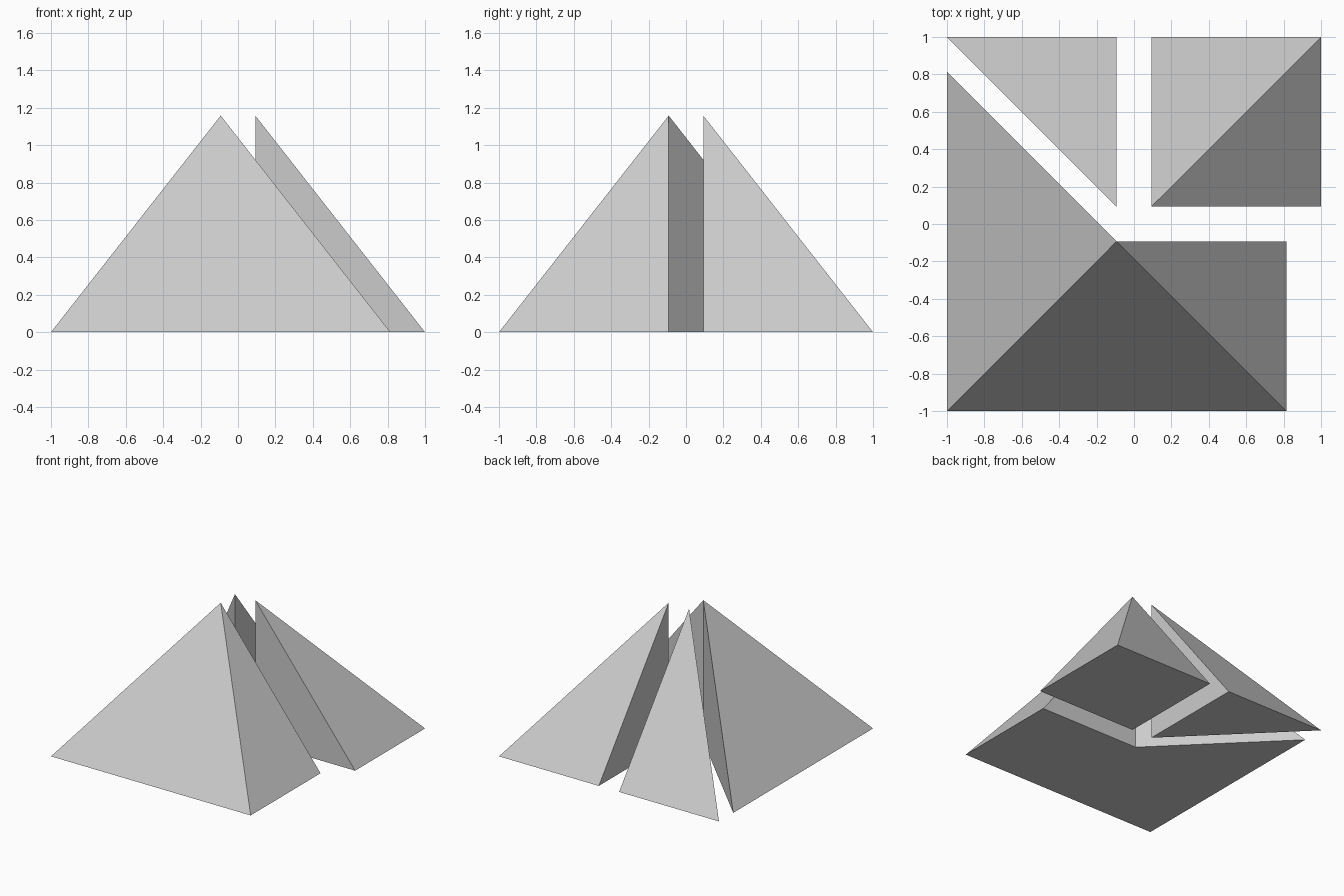
import bpy
import bmesh

cube = bpy.data.objects.get("Cube")
if cube:
    bpy.data.objects.remove(cube, do_unlink=True)

HEIGHT = 1.158
GAP = 0.0925         # half the width of the slots between the pieces
END = 1 - 2 * GAP    # far edge of the main piece

grey = bpy.data.materials.new("light_grey")
grey.use_nodes = True
colour = (0.6, 0.6, 0.6, 1)
grey.diffuse_color = colour
grey.node_tree.nodes["Principled BSDF"].inputs["Base Color"].default_value = colour


def pyramid_piece(name, footprint, apex):
    """Join every edge of a flat footprint to one apex."""
    bm = bmesh.new()
    ring = [bm.verts.new((x, y, 0)) for x, y in footprint]
    tip = bm.verts.new((*apex, HEIGHT))
    bm.faces.new(ring[::-1])
    for a, b in zip(ring, ring[1:] + ring[:1]):
        bm.faces.new((a, b, tip))
    bmesh.ops.recalc_face_normals(bm, faces=bm.faces)
    mesh = bpy.data.meshes.new(name)
    bm.to_mesh(mesh)
    bm.free()
    mesh.materials.append(grey)
    obj = bpy.data.objects.new(name, mesh)
    bpy.context.collection.objects.link(obj)


# Large front piece, cut straight at the back and diagonally on one side
pyramid_piece("main_pyramid_piece",
              [(-1, -1), (END, -1), (END, -GAP), (-GAP, -GAP), (-1, END)],
              (-GAP, -GAP))

# Square quarter at the back left
pyramid_piece("quarter_pyramid_piece",
              [(GAP, GAP), (1, GAP), (1, 1), (GAP, 1)],
              (GAP, GAP))

# Triangular eighth at the back right
pyramid_piece("eighth_pyramid_piece",
              [(-GAP, GAP), (-GAP, 1), (-1, 1)],
              (-GAP, GAP))
